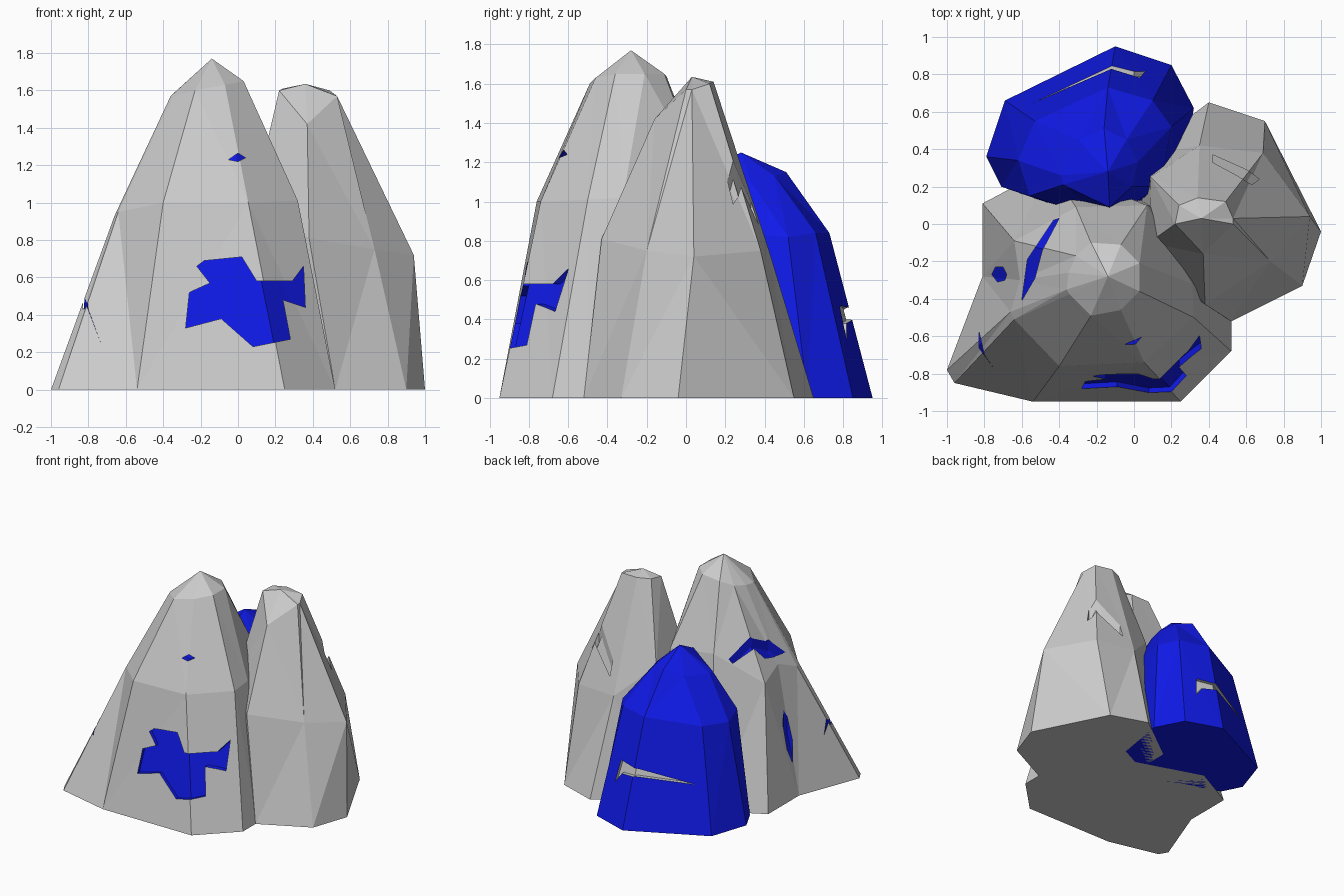
import bpy, bmesh
from mathutils import Vector


def material(name, col):
    m = bpy.data.materials.new(name)
    m.diffuse_color = (*col, 1)
    return m


GREY = material("stone", (0.8, 0.8, 0.8))
BLUE = material("ore", (0.005, 0.01, 0.8))


def to_object(name, bm, mat):
    bmesh.ops.recalc_face_normals(bm, faces=bm.faces)
    me = bpy.data.meshes.new(name)
    bm.to_mesh(me)
    bm.free()
    me.materials.append(mat)
    ob = bpy.data.objects.new(name, me)
    bpy.context.collection.objects.link(ob)
    return ob


def rock(name, columns, apex, mat, inset=0.0):
    """Faceted peak: each column runs base (x, y), middle (x, y, z), cap (x, y, z)."""
    bm = bmesh.new()
    cols = [[bm.verts.new((c[0], c[1], 0)), bm.verts.new(c[2:5]), bm.verts.new(c[5:8])]
            for c in columns]
    top = bm.verts.new(apex)
    for a, b in zip(cols, cols[1:] + cols[:1]):
        for i in range(2):
            bm.faces.new((a[i], b[i], b[i + 1], a[i + 1]))
        bm.faces.new((a[2], b[2], top))
    bm.faces.new([c[0] for c in reversed(cols)])
    bmesh.ops.recalc_face_normals(bm, faces=bm.faces)
    if inset:
        bm.normal_update()
        moved = [(v, v.co - v.normal * inset) for v in bm.verts]
        for v, co in moved:
            v.co = co
    bmesh.ops.triangulate(bm, faces=[f for f in bm.faces if len(f.verts) == 4])
    return to_object(name, bm, mat)


def prism(poly, axis, lo, hi, mat):
    """Polygon seen from the front (axis y) or the top (axis z), extruded from lo to hi."""
    bm = bmesh.new()
    put = (lambda p, d: (p[0], d, p[1])) if axis == "y" else (lambda p, d: (p[0], p[1], d))
    f = bm.faces.new([bm.verts.new(put(p, lo)) for p in poly])
    ext = bmesh.ops.extrude_face_region(bm, geom=[f])["geom"]
    shift = Vector(put((0, 0), hi - lo))
    bmesh.ops.translate(bm, vec=shift, verts=[v for v in ext if isinstance(v, bmesh.types.BMVert)])
    ob = to_object("cutter", bm, mat)
    ob.hide_render = True
    return ob


def cut(ob, tool):
    mod = ob.modifiers.new("cut", "BOOLEAN")
    mod.operation = "DIFFERENCE"
    mod.solver = "EXACT"
    mod.material_mode = "TRANSFER"
    mod.object = tool
    bpy.context.view_layer.update()
    me = bpy.data.meshes.new_from_object(ob.evaluated_get(bpy.context.evaluated_depsgraph_get()))
    ob.modifiers.clear()
    ob.data = me


def veined_rock(name, columns, apex, mat, vein_mat, veins, depth):
    """Rock with shallow recesses whose floor follows the surface."""
    body = rock(name, columns, apex, mat)
    core = rock("core", columns, apex, vein_mat, depth)
    for vein in veins:
        tool = prism(*vein, vein_mat)
        cut(tool, core)
        cut(body, tool)
        bpy.data.objects.remove(tool)
    bpy.data.objects.remove(core)


# Tall front rock with blue ore patches
veined_rock("tall_rock", [
    (-1.0, -0.78, -0.66, -0.47, 0.93, -0.36, -0.35, 1.57),
    (-0.96, -0.85, -0.64, -0.51, 0.95, -0.345, -0.375, 1.57),
    (-0.54, -0.95, -0.40, -0.76, 1.0, -0.23, -0.49, 1.60),
    (0.25, -0.95, 0.055, -0.74, 1.0, -0.07, -0.46, 1.63),
    (0.52, -0.68, 0.32, -0.50, 1.01, 0.03, -0.36, 1.65),
    (0.52, -0.50, 0.31, -0.32, 1.02, 0.03, -0.21, 1.65),
    (0.30, 0.05, 0.07, 0.10, 1.10, -0.07, -0.11, 1.65),
    (-0.45, 0.30, -0.31, 0.09, 1.15, -0.23, -0.10, 1.64),
    (-0.81, 0.11, -0.64, -0.09, 0.93, -0.31, -0.17, 1.60),
    (-0.81, -0.28, -0.61, -0.30, 1.0, -0.35, -0.26, 1.58)],
    (-0.14, -0.28, 1.77), GREY, BLUE, [
    ([(-0.28, 0.33), (-0.09, 0.38), (0.08, 0.23), (0.28, 0.27), (0.24, 0.48), (0.36, 0.44),
      (0.35, 0.66), (0.29, 0.58), (0.10, 0.58), (0.02, 0.71), (-0.18, 0.69), (-0.22, 0.66),
      (-0.15, 0.57), (-0.26, 0.52)], "y", -1.2, -0.45),
    ([(-0.05, 1.23), (0.0, 1.22), (0.04, 1.24), (0.0, 1.265)], "y", -1.2, -0.4),
    ([(-0.40, 0.03), (-0.43, 0.02), (-0.57, -0.19), (-0.60, -0.41), (-0.53, -0.29),
      (-0.49, -0.14)], "z", 0.6, 2),
    ([(-0.68, -0.27), (-0.70, -0.23), (-0.74, -0.23), (-0.76, -0.27), (-0.73, -0.31),
      (-0.69, -0.30)], "z", 0.15, 2),
    ([(-0.83, -0.57), (-0.83, -0.66), (-0.73, -0.80), (-0.80, -0.70)], "z", 0.25, 2)], 0.035)

# Right rock with a grey crack
veined_rock("right_rock", [
    (0.52, -0.52, 0.38, -0.43, 0.81, 0.37, -0.16, 1.42),
    (0.90, -0.33, 0.73, -0.20, 0.75, 0.53, 0.0, 1.57),
    (1.0, -0.04, 0.94, 0.04, 0.72, 0.53, 0.03, 1.57),
    (0.70, 0.55, 0.69, 0.38, 0.75, 0.49, 0.12, 1.60),
    (0.40, 0.65, 0.35, 0.42, 0.76, 0.34, 0.14, 1.61),
    (0.0, 0.35, 0.09, 0.25, 1.0, 0.24, 0.10, 1.61),
    (0.0, -0.20, 0.08, -0.10, 1.0, 0.22, 0.0, 1.60)],
    (0.36, 0.03, 1.635), GREY, GREY, [
    ([(0.42, 0.37), (0.42, 0.33), (0.55, 0.26), (0.63, 0.21), (0.67, 0.24), (0.60, 0.29)],
     "z", 0.6, 2)], 0.035)

# Blue ore rock at the back with a grey crack
veined_rock("blue_rock", [
    (-0.69, 0.66, -0.53, 0.55, 0.80, -0.30, 0.45, 1.10),
    (-0.79, 0.36, -0.62, 0.34, 0.78, -0.39, 0.26, 1.08),
    (-0.71, 0.20, -0.56, 0.15, 0.80, -0.38, 0.21, 1.08),
    (-0.15, 0.0, -0.15, 0.02, 0.84, -0.13, 0.09, 1.15),
    (0.25, 0.20, 0.14, 0.20, 0.84, -0.01, 0.20, 1.10),
    (0.32, 0.62, 0.20, 0.52, 0.82, 0.02, 0.33, 1.10),
    (0.20, 0.85, 0.10, 0.66, 0.84, -0.04, 0.45, 1.13),
    (-0.10, 0.95, -0.14, 0.73, 0.84, -0.16, 0.51, 1.15)],
    (-0.14, 0.28, 1.25), BLUE, GREY, [
    ([(-0.54, 0.37), (-0.14, 0.40), (0.0, 0.38), (0.06, 0.30), (0.03, 0.47), (-0.14, 0.46)],
     "y", 0.45, 1.2)], 0.035)
